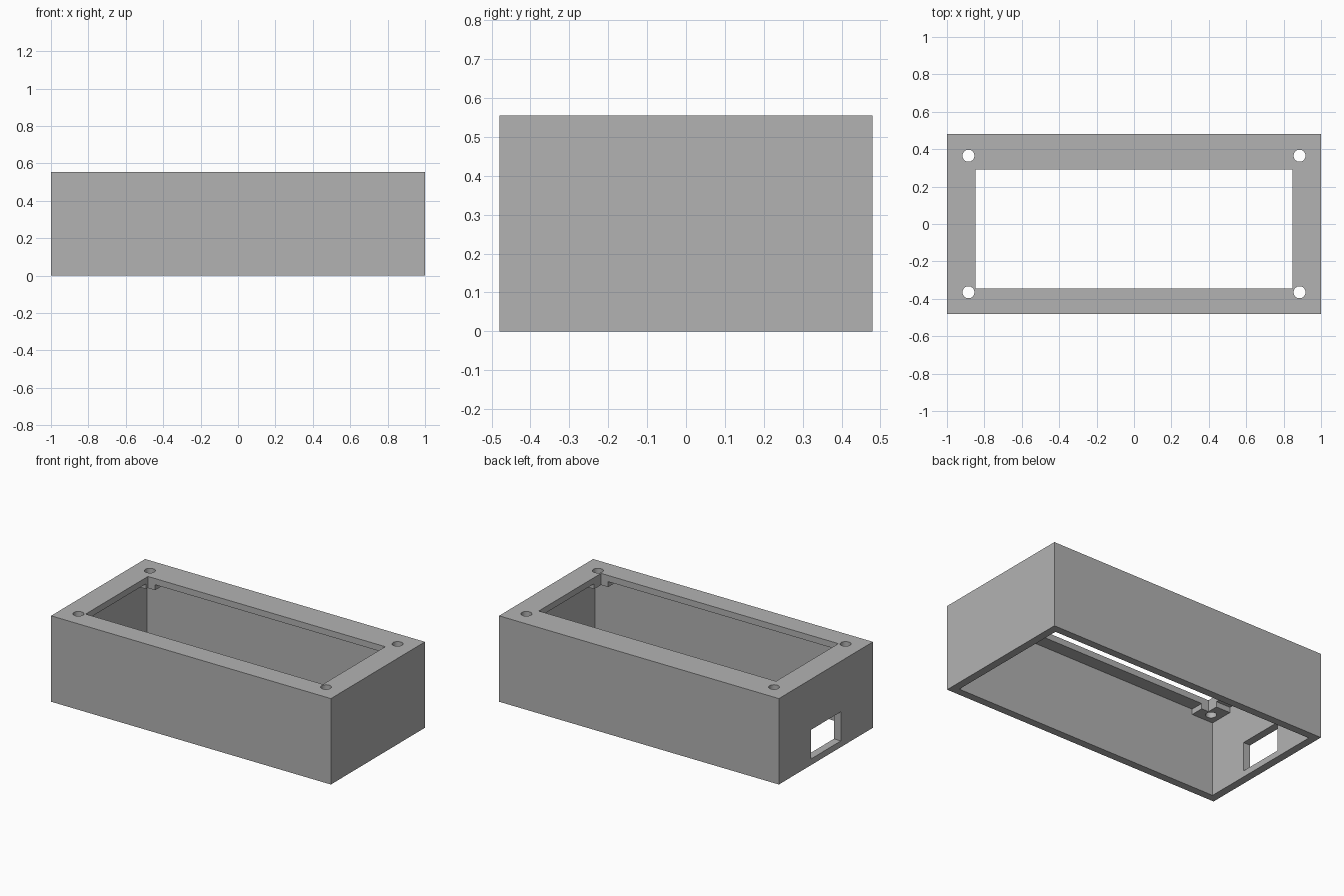
import bpy

cube = bpy.data.objects.get("Cube")
if cube:
    bpy.data.objects.remove(cube, do_unlink=True)

W, D, H = 1.0, 0.48, 0.555      # half width, half depth, height
WALL, ROOF = 0.05, 0.515        # wall thickness, underside of the top

grey = bpy.data.materials.new("plain_grey")
grey.use_nodes = True
grey.diffuse_color = (0.448, 0.448, 0.448, 1)
grey.node_tree.nodes["Principled BSDF"].inputs["Base Color"].default_value = grey.diffuse_color


def block(name, x, y, z):
    """Box from three (low, high) ranges."""
    spans = (x, y, z)
    bpy.ops.mesh.primitive_cube_add(size=1, location=[(a + b) / 2 for a, b in spans])
    ob = bpy.context.object
    ob.name = name
    ob.scale = [b - a for a, b in spans]
    bpy.ops.object.transform_apply(location=True, rotation=False, scale=True)
    ob.data.materials.append(grey)
    return ob


def combine(target, tool, operation):
    """Apply a boolean to the target and drop the tool."""
    tool.hide_render = True
    mod = target.modifiers.new("shape", 'BOOLEAN')
    mod.operation, mod.solver, mod.object = operation, 'EXACT', tool
    bpy.context.view_layer.objects.active = target
    bpy.ops.object.modifier_apply(modifier=mod.name)
    bpy.data.objects.remove(tool, do_unlink=True)


# Shell, open underneath
case = block("enclosure_shell", (-W, W), (-D, D), (0, H))
combine(case, block("cavity", (WALL - W, W - WALL), (WALL - D, D - WALL), (-0.1, ROOF)), 'DIFFERENCE')

# Corner bosses under the top
corners = [(sx, sy) for sx in (-1, 1) for sy in (-1, 1)]
for sx, sy in corners:
    boss = block("corner_boss", sorted((sx * 0.797, sx * 0.97)),
                 sorted((sy * 0.274, sy * 0.45)), (0.48, 0.535))
    combine(case, boss, 'UNION')

# Display opening, slightly nearer the front, also trims the bosses
combine(case, block("top_opening", (-0.848, 0.848), (-0.344, 0.292), (0.4, 0.7)), 'DIFFERENCE')

# Port in the right end
combine(case, block("side_port", (-1.1, -0.9), (-0.153, 0.153), (0.04, 0.228)), 'DIFFERENCE')

# Screw holes
for sx, sy in corners:
    bpy.ops.mesh.primitive_cylinder_add(vertices=32, radius=0.032, depth=0.4,
                                        location=(sx * 0.885, sy * 0.365, 0.52))
    drill = bpy.context.object
    drill.data.materials.append(grey)
    combine(case, drill, 'DIFFERENCE')

# Smooth only the round hole walls
bpy.ops.object.select_all(action='DESELECT')
case.select_set(True)
bpy.context.view_layer.objects.active = case
bpy.ops.object.shade_smooth_by_angle(angle=0.5)
